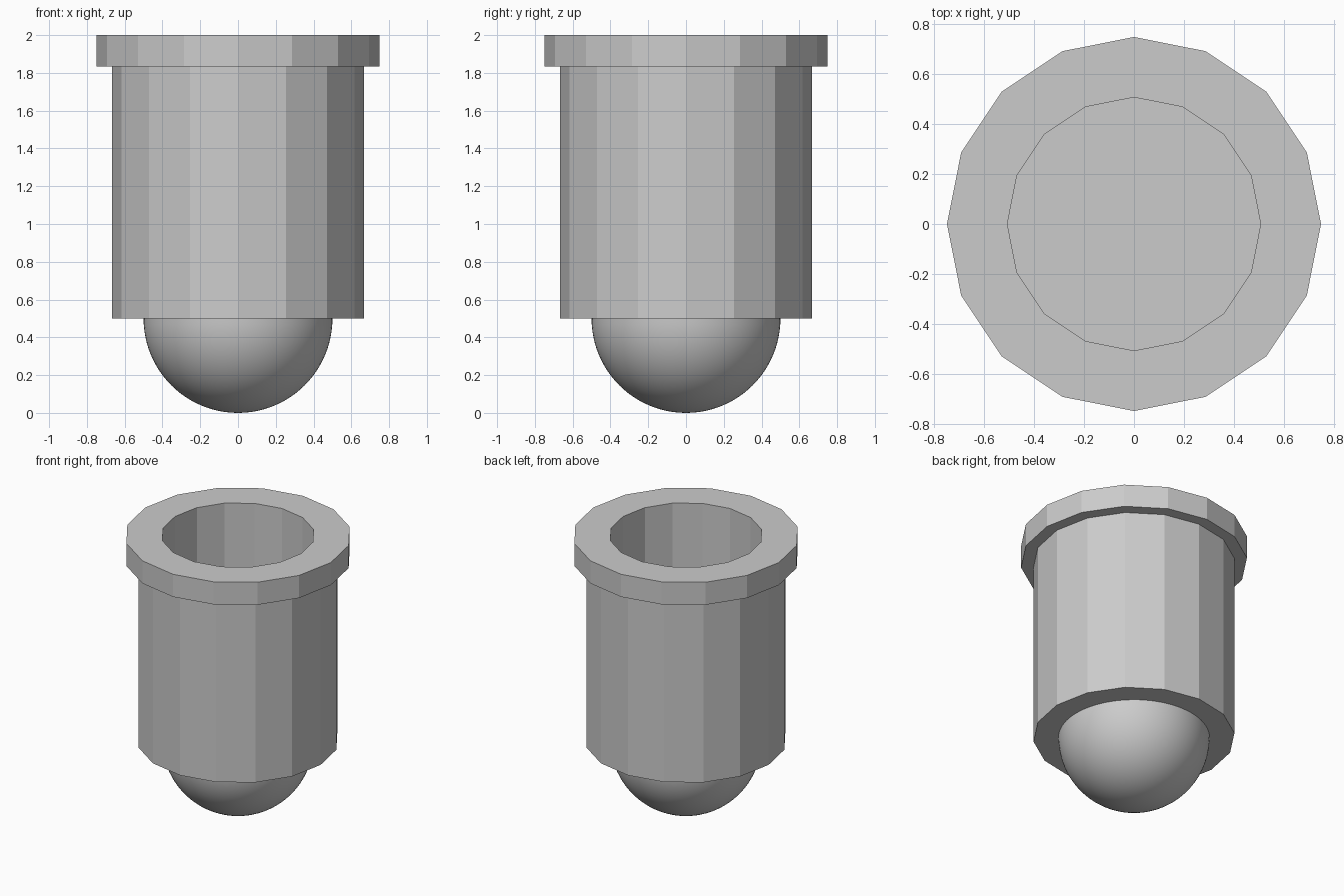
import bpy, bmesh
from math import sin, cos, pi

if "Cube" in bpy.data.objects:
    bpy.data.objects.remove(bpy.data.objects["Cube"])


def lathe(name, profile, sides, smooth=False):
    """Revolve an (r, z) profile around z; points with r = 0 become poles."""
    bm = bmesh.new()
    rings = []
    for r, z in profile:
        if r < 1e-6:
            rings.append([bm.verts.new((0, 0, z))] * sides)
        else:
            rings.append([bm.verts.new((r * cos(2 * pi * i / sides),
                                        r * sin(2 * pi * i / sides), z))
                          for i in range(sides)])
    for a, b in zip(rings, rings[1:]):
        for i in range(sides):
            j = (i + 1) % sides
            quad = list(dict.fromkeys((a[i], a[j], b[j], b[i])))
            bm.faces.new(quad).smooth = smooth
    # Merge the flat end fans into single polygons
    bmesh.ops.dissolve_limit(bm, angle_limit=0.001, verts=bm.verts[:], edges=bm.edges[:])
    bmesh.ops.recalc_face_normals(bm, faces=bm.faces[:])
    mesh = bpy.data.meshes.new(name)
    bm.to_mesh(mesh)
    bm.free()
    obj = bpy.data.objects.new(name, mesh)
    bpy.context.collection.objects.link(obj)
    return obj


BASE, RIM, TOP = 0.5, 1.835, 2.0
BODY_R, RIM_R, BORE_R, FLOOR = 0.667, 0.75, 0.508, 0.66

# Hollow cup with a flanged rim, 16 flat sides
lathe("cup_body", [(0, BASE), (BODY_R, BASE), (BODY_R, RIM), (RIM_R, RIM),
                   (RIM_R, TOP), (BORE_R, TOP), (BORE_R, FLOOR), (0, FLOOR)], 16)

# Smooth dome hanging under the cup
steps = 24
dome = [(0.5 * sin(pi / 2 * k / steps), 0.5 - 0.5 * cos(pi / 2 * k / steps))
        for k in range(steps + 1)]
lathe("bottom_dome", dome, 80, smooth=True)
